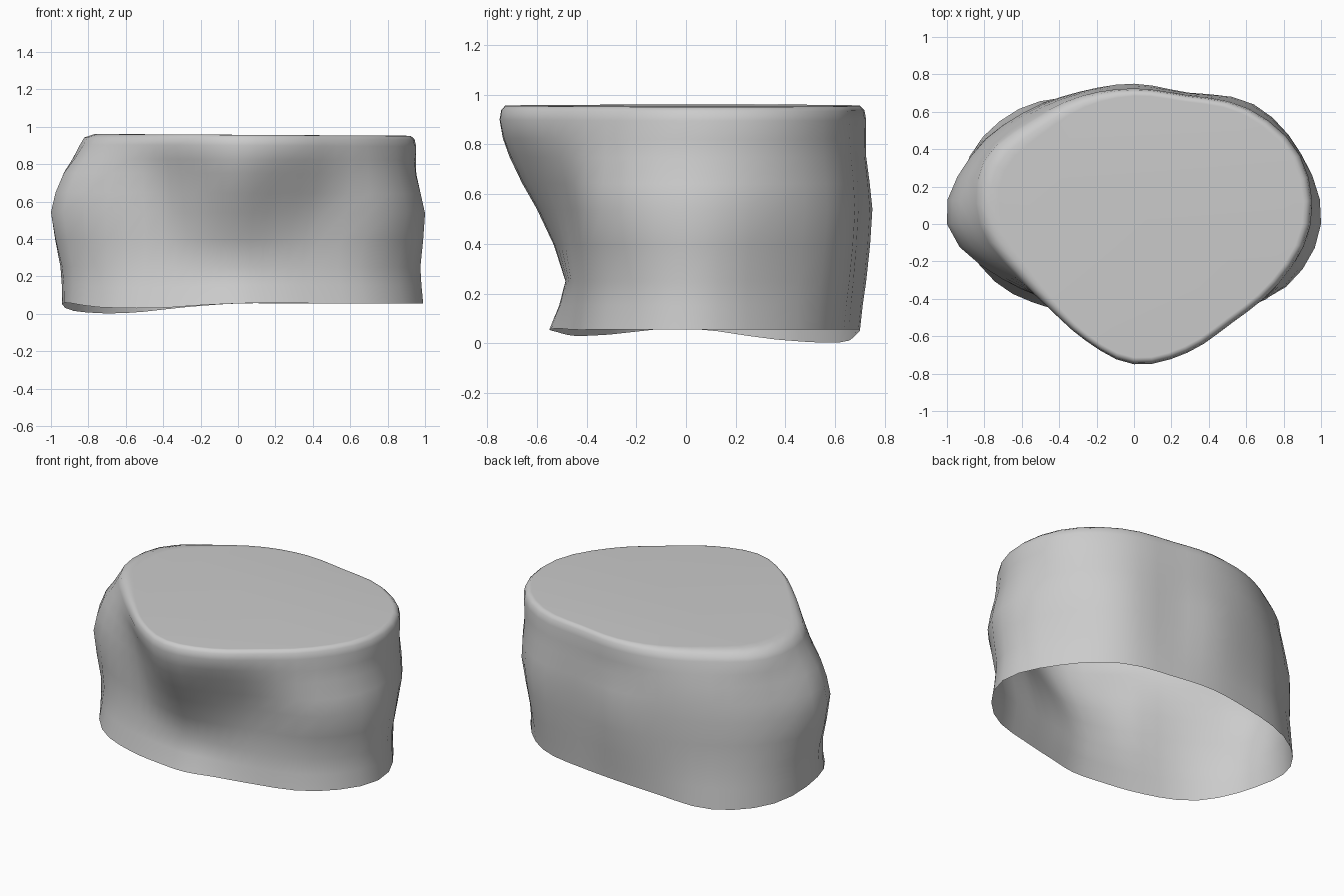
import bpy, bmesh, math

if "Cube" in bpy.data.objects:
    bpy.data.objects.remove(bpy.data.objects["Cube"])

STEPS = 3      # extra points between control angles
N = 16         # control angles, counter-clockwise from +x

# Side profile: height and radii of each ring
rings = [
    (0.05, [.99, .92, .84, .725, .70, .74, .87, .95, .93, .805, .635, .56, .55, .555, .64, .85]),
    (0.25, [.975, .92, .87, .74, .725, .75, .84, .94, .94, .755, .575, .50, .485, .51, .61, .82]),
    (0.54, [1.0, .97, .905, .76, .75, .765, .84, .945, 1.0, .765, .59, .575, .60, .595, .655, .88]),
    (0.75, [.95, .955, .88, .75, .725, .755, .815, .90, .93, .73, .615, .63, .71, .69, .72, .85]),
    (0.90, [.945, .96, .87, .745, .725, .74, .78, .87, .825, .69, .64, .675, .75, .745, .745, .835]),
]
# Wavy height of the open bottom edge
bottom_z = [.055, .055, .055, .055, .055, .035, .003, .015, .06, .035, .03, .045, .055, .06, .055, .055]


def cubic(a, b, c, d, t):
    return b + t * ((c - a) + t * ((2*a - 5*b + 4*c - d) + t * (3*(b - c) + d - a))) / 2


def smooth_loop(vals):
    return [cubic(*(vals[(i + j) % N] for j in (-1, 0, 1, 2)), s / STEPS)
            for i in range(N) for s in range(STEPS)]


# Each ring as (radius, z) pairs
loops = []
for z, radii in rings:
    heights = [z] * N if loops else bottom_z
    loops.append(list(zip(smooth_loop(radii), smooth_loop(heights))))

# Soften the vertical profile
count = N * STEPS
fine = []
for i in range(len(loops) - 1):
    four = [loops[max(0, min(len(loops) - 1, i + j))] for j in (-1, 0, 1, 2)]
    for t in (0, .5):
        fine.append([(cubic(*(l[k][0] for l in four), t),
                      four[1][k][1] * (1 - t) + four[2][k][1] * t) for k in range(count)])
top = loops[-1]
fine.append(top)


# Rim rounding, wider on the left side
def rim_inset(k):
    a = 2 * math.pi * k / count
    return .03 + .06 * max(0, math.cos(a - math.radians(165))) ** 2


for share, z in ((.3, .938), (1, .956), (1.6, .957)):
    fine.append([(r * (1 - share * rim_inset(k)), z) for k, (r, _) in enumerate(top)])

# Stone block: open bottom, bevelled rim, flat top
bm = bmesh.new()
verts = []
for loop in fine:
    row = []
    for k, (r, z) in enumerate(loop):
        a = 2 * math.pi * k / count
        x, y = r * math.cos(a), r * math.sin(a)
        row.append(bm.verts.new((x, y, z - .006 * x * z)))
    verts.append(row)
for lo, hi in zip(verts, verts[1:]):
    for k in range(count):
        n = (k + 1) % count
        bm.faces.new((lo[k], lo[n], hi[n], hi[k]))
bm.faces.new(verts[-1])
mesh = bpy.data.meshes.new("stone_block")
bm.to_mesh(mesh)
bm.free()
obj = bpy.data.objects.new("stone_block", mesh)
bpy.context.collection.objects.link(obj)
bpy.context.view_layer.objects.active = obj
obj.select_set(True)
bpy.ops.object.shade_smooth_by_angle(angle=math.radians(60))
